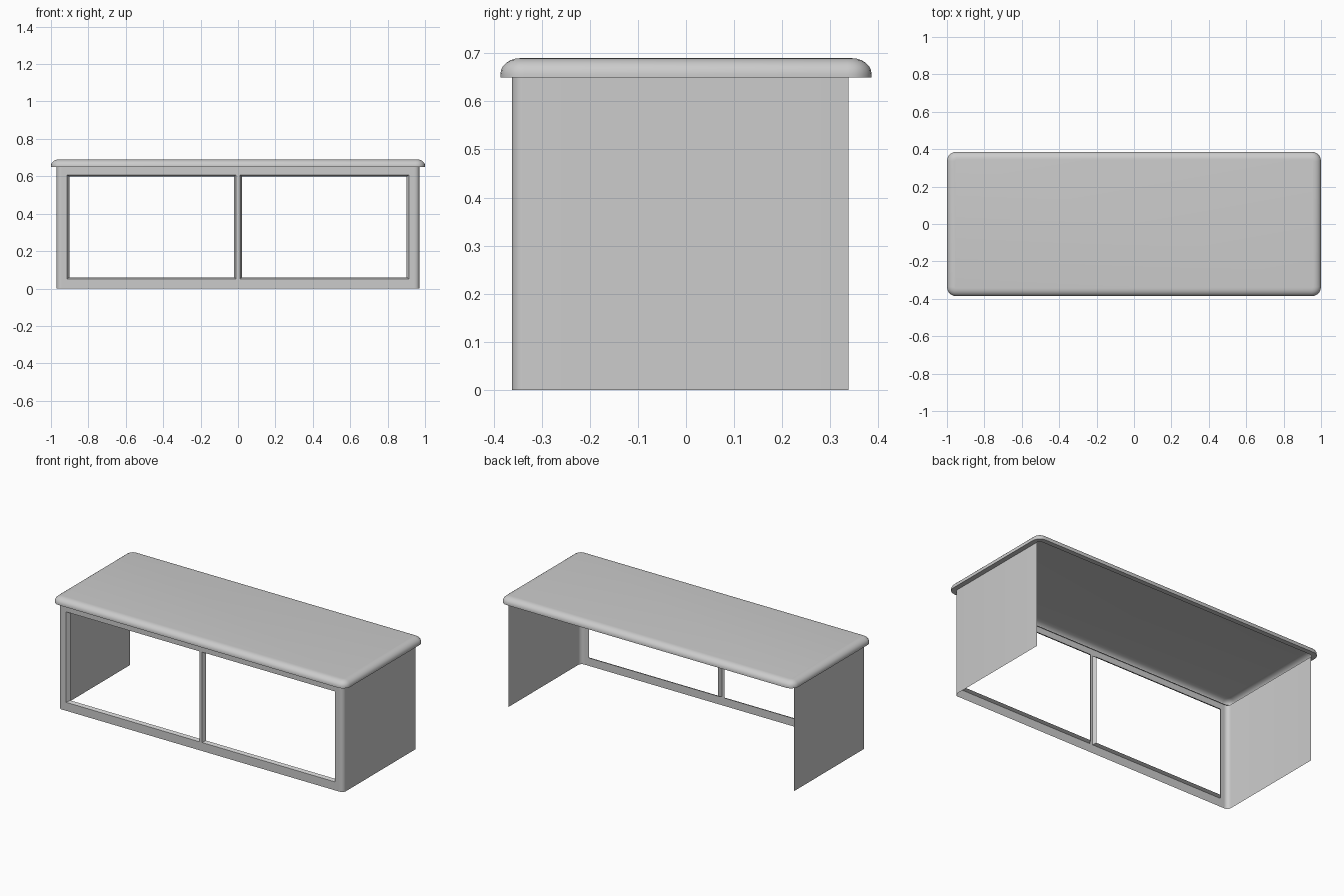
import bpy, bmesh, math

if "Cube" in bpy.data.objects:
    bpy.data.objects.remove(bpy.data.objects["Cube"])


def finish(name, bm, normals=True):
    bmesh.ops.remove_doubles(bm, verts=bm.verts, dist=1e-5)
    if normals:
        bmesh.ops.recalc_face_normals(bm, faces=bm.faces)
    me = bpy.data.meshes.new(name)
    bm.to_mesh(me)
    bm.free()
    ob = bpy.data.objects.new(name, me)
    bpy.context.collection.objects.link(ob)
    bpy.ops.object.select_all(action='DESELECT')
    ob.select_set(True)
    bpy.context.view_layer.objects.active = ob
    bpy.ops.object.shade_smooth_by_angle(angle=math.radians(35))
    return ob


def rounded_loop(bm, hx, hy, r, z, n=5):
    pts = []
    for k, (sx, sy) in enumerate([(1, 1), (-1, 1), (-1, -1), (1, -1)]):
        for i in range(n + 1):
            a = math.pi / 2 * (k + i / n)
            pts.append(bm.verts.new((sx * (hx - r) + r * math.cos(a),
                                     sy * (hy - r) + r * math.sin(a), z)))
    return pts


def bridge(bm, a, b):
    for i in range(len(a)):
        j = (i + 1) % len(a)
        bm.faces.new((a[i], a[j], b[j], b[i]))


# Top: thin shell with a short lip, rounded shoulder and inward flange below
bm = bmesh.new()
profile = [(0.03, 0.65), (0.0, 0.65), (0.0, 0.657)]
for i in range(1, 7):
    a = math.pi / 2 * i / 6
    profile.append((0.042 * (1 - math.cos(a)), 0.657 + 0.033 * math.sin(a)))
loops = [rounded_loop(bm, 1 - d, 0.386 - d, max(0.05 - d, 0.008), z) for d, z in profile]
for a, b in zip(loops, loops[1:]):
    bridge(bm, a, b)
bm.faces.new(loops[-1])
finish("table_top", bm)

# Body: side panels wrapping round the front corners, with a two-window front
bm = bmesh.new()
W, F, B, H, R = 0.97, -0.362, 0.338, 0.65, 0.025
for s in (-1, 1):
    path = [(s * W, B)]
    for i in range(7):
        a = math.pi / 2 * i / 6
        path.append((s * (W - R + R * math.cos(a)), F + R - R * math.sin(a)))
    for (x0, y0), (x1, y1) in zip(path, path[1:]):
        bm.faces.new([bm.verts.new(p) for p in
                      ((x0, y0, 0), (x1, y1, 0), (x1, y1, H), (x0, y0, H))])
xs = [-(W - R), -0.915, -0.01, 0.01, 0.915, W - R]
zs = [0, 0.052, 0.608, H]
for i in range(5):
    for k in range(3):
        if k == 1 and i in (1, 3):
            continue
        bm.faces.new([bm.verts.new((x, F, z)) for x, z in
                      ((xs[i], zs[k]), (xs[i + 1], zs[k]),
                       (xs[i + 1], zs[k + 1]), (xs[i], zs[k + 1]))])


def rect(x0, x1, y, z0, z1):
    return [bm.verts.new(p) for p in ((x0, y, z0), (x1, y, z0), (x1, y, z1), (x0, y, z1))]


# Tapered returns inside each window opening
for s in (-1, 1):
    bridge(bm, rect(s * 0.01, s * 0.915, F, 0.052, 0.608),
           rect(s * 0.021, s * 0.901, F + 0.02, 0.06, 0.598))
finish("body_panels", bm)
